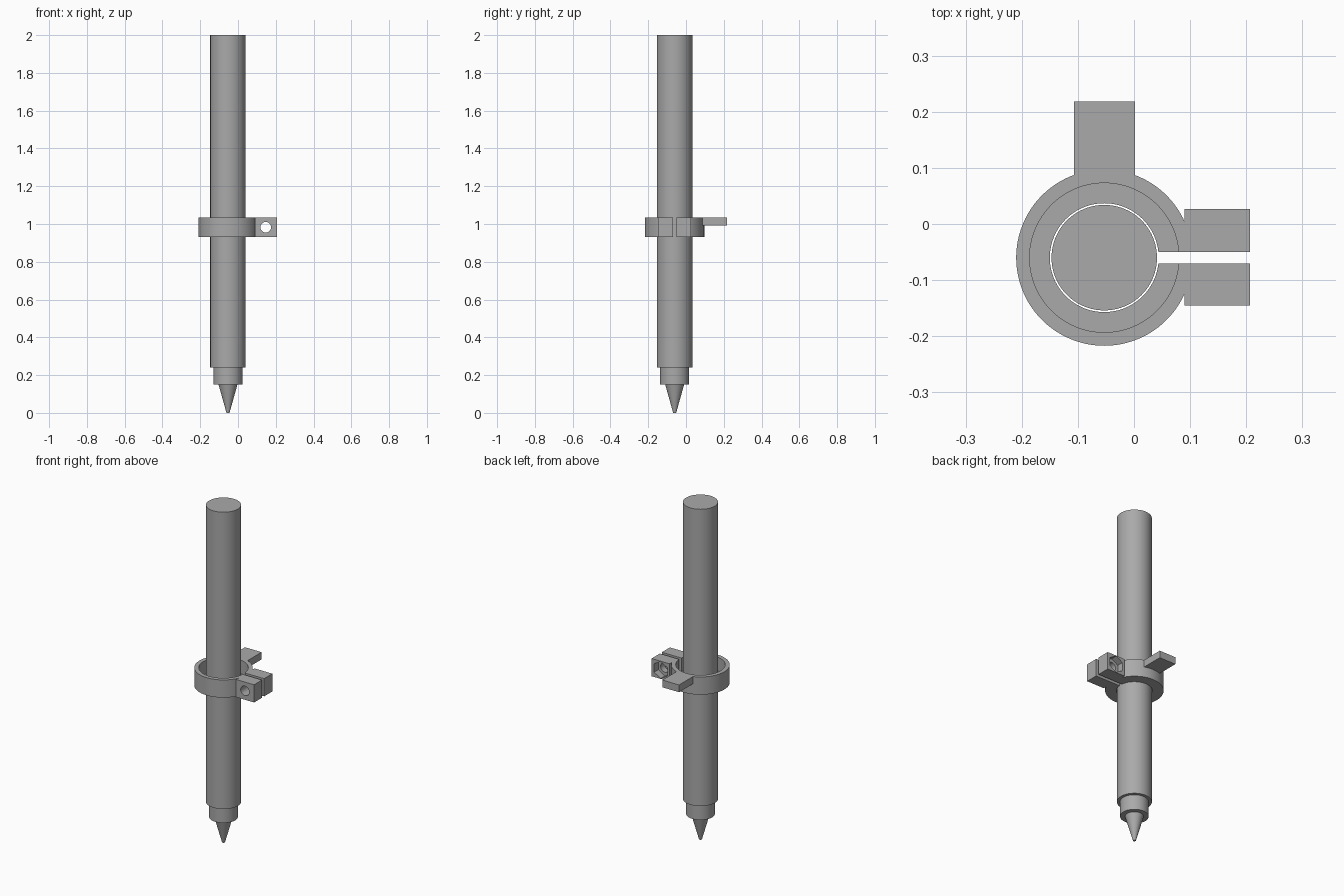
import bpy, bmesh, math
from mathutils import Matrix, Vector

cube = bpy.data.objects.get("Cube")
if cube:
    bpy.data.objects.remove(cube, do_unlink=True)

CX, CY = -0.053, -0.06        # pen axis
BOTTOM, TOP = 0.93, 1.035     # clamp height range
GREY = (0.4, 0.4, 0.4, 1)

mat = bpy.data.materials.new("plain grey")
mat.use_nodes = True
mat.diffuse_color = GREY
mat.node_tree.nodes["Principled BSDF"].inputs["Base Color"].default_value = GREY


def add_object(name, bm):
    bmesh.ops.recalc_face_normals(bm, faces=bm.faces)
    mesh = bpy.data.meshes.new(name)
    bm.to_mesh(mesh)
    bm.free()
    mesh.materials.append(mat)
    obj = bpy.data.objects.new(name, mesh)
    bpy.context.collection.objects.link(obj)
    return obj


def lathe(name, profile, closed=False, steps=96):
    """Spin an (r, z) profile around the pen axis."""
    bm = bmesh.new()
    verts = [bm.verts.new((CX + r, CY, z)) for r, z in profile]
    edges = [bm.edges.new(pair) for pair in zip(verts, verts[1:])]
    if closed:
        edges.append(bm.edges.new((verts[-1], verts[0])))
    bmesh.ops.spin(bm, geom=verts + edges, cent=(CX, CY, 0), axis=(0, 0, 1),
                   angle=math.tau, steps=steps, use_duplicate=False)
    bmesh.ops.remove_doubles(bm, verts=bm.verts, dist=1e-5)
    return add_object(name, bm)


def box(name, low, high):
    low, high = Vector(low), Vector(high)
    bm = bmesh.new()
    bmesh.ops.create_cube(bm, size=1, matrix=Matrix.Translation((low + high) / 2)
                          @ Matrix.Diagonal((high - low).to_4d()))
    return add_object(name, bm)


def bore(name, radius, y0, y1, sides):
    """Prism along y through the lugs."""
    bm = bmesh.new()
    place = Matrix.Translation((0.147, (y0 + y1) / 2, 0.983)) @ Matrix.Rotation(math.pi / 2, 4, "X")
    bmesh.ops.create_cone(bm, cap_ends=True, segments=sides, radius1=radius,
                          radius2=radius, depth=y1 - y0, matrix=place)
    return add_object(name, bm)


def combine(target, tool, operation):
    mod = target.modifiers.new(operation, "BOOLEAN")
    mod.operation, mod.solver, mod.object = operation, "EXACT", tool
    bpy.context.view_layer.objects.active = target
    bpy.ops.object.modifier_apply(modifier=mod.name)
    bpy.data.objects.remove(tool, do_unlink=True)


# Pen: barrel, collar and conical tip
pen = lathe("pen", [(0, 0), (0.008, 0), (0.05, 0.15), (0.077, 0.15), (0.077, 0.24),
                    (0.094, 0.24), (0.094, 2), (0, 2)])

# Clamp ring: outer wall with a recessed floor around the pen
clamp = lathe("clamp_ring", [(0.097, BOTTOM), (0.157, BOTTOM), (0.157, TOP), (0.133, TOP),
                             (0.133, BOTTOM + 0.025), (0.097, BOTTOM + 0.025)], closed=True)

# Lugs on the left side and mounting tab at the back
combine(clamp, box("lugs", (0.09, -0.145, BOTTOM), (0.207, 0.027, TOP)), "UNION")
combine(clamp, box("tab", (-0.107, 0.083, 0.992), (0.002, 0.218, TOP)), "UNION")

# Slit, bolt hole and hexagonal nut pocket
combine(clamp, box("slit", (0, -0.07, 0.9), (0.3, -0.05, 1.1)), "DIFFERENCE")
combine(clamp, bore("bolt_hole", 0.028, -0.2, 0.1, 32), "DIFFERENCE")
combine(clamp, bore("nut_pocket", 0.05, -0.012, 0.1, 6), "DIFFERENCE")

# Smooth round surfaces, sharp corners
for obj in (pen, clamp):
    bpy.ops.object.select_all(action="DESELECT")
    obj.select_set(True)
    bpy.context.view_layer.objects.active = obj
    bpy.ops.object.shade_smooth_by_angle(angle=math.radians(30))
